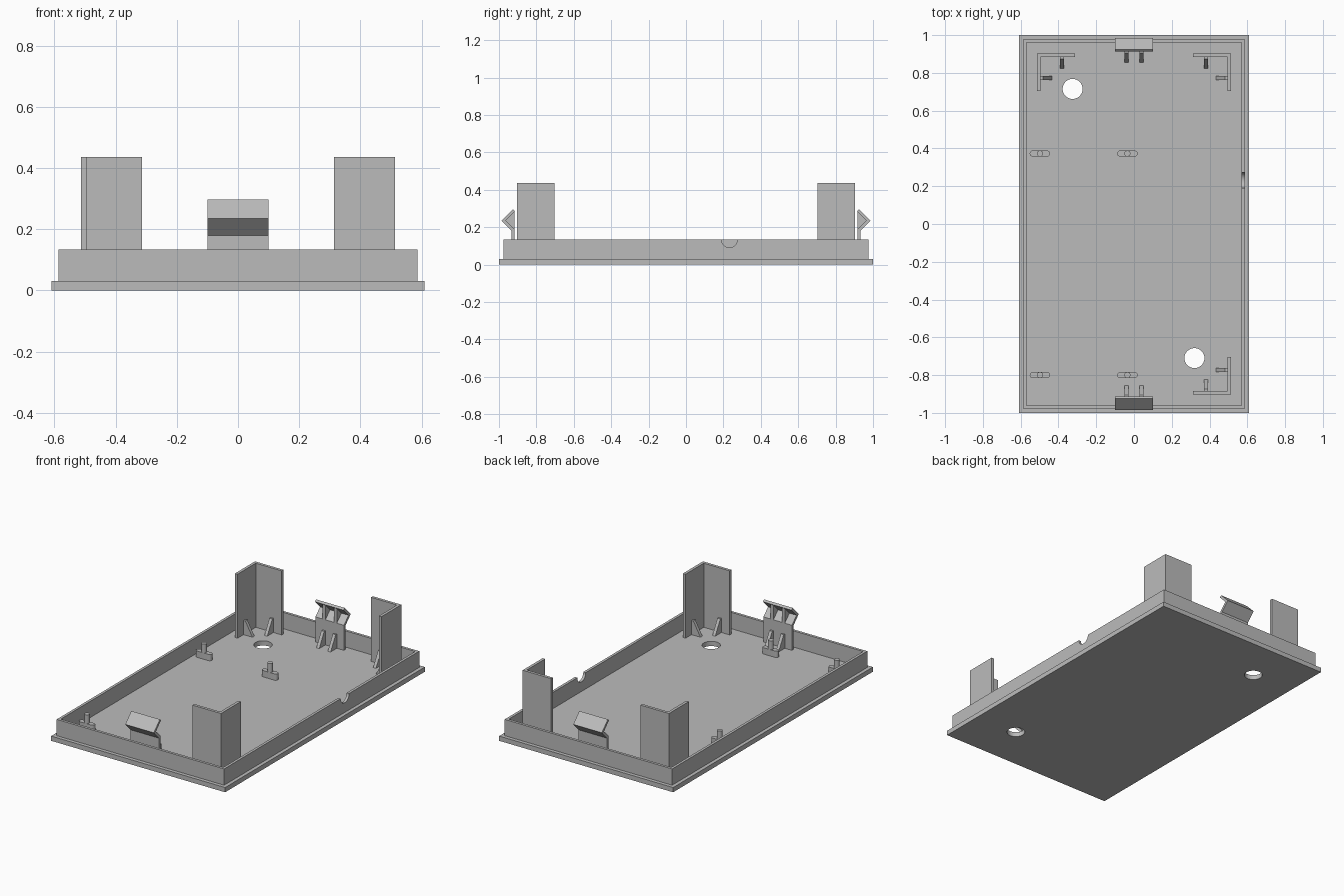
import bpy
import bmesh
from math import cos, sin, pi

cube = bpy.data.objects.get("Cube")
if cube:
    bpy.data.objects.remove(cube, do_unlink=True)

grey = bpy.data.materials.new("plain grey")
grey.use_nodes = True
grey.diffuse_color = (0.5, 0.5, 0.5, 1)
grey.node_tree.nodes["Principled BSDF"].inputs["Base Color"].default_value = (0.5, 0.5, 0.5, 1)

FLOOR = 0.03
RIM_TOP = 0.133


def prism(name, outline, lo, hi, place):
    """Extrude a 2D outline from lo to hi; place maps (u, v, w) to x, y, z."""
    bm = bmesh.new()
    rings = [[bm.verts.new(place(u, v, w)) for u, v in outline] for w in (lo, hi)]
    bm.faces.new(rings[0])
    bm.faces.new(rings[1])
    n = len(outline)
    for i in range(n):
        j = (i + 1) % n
        bm.faces.new((rings[0][i], rings[0][j], rings[1][j], rings[1][i]))
    bmesh.ops.recalc_face_normals(bm, faces=bm.faces)
    mesh = bpy.data.meshes.new(name)
    bm.to_mesh(mesh)
    bm.free()
    mesh.materials.append(grey)
    obj = bpy.data.objects.new(name, mesh)
    bpy.context.collection.objects.link(obj)
    return obj


def upright(u, v, w):
    return (u, v, w)


def sideways(u, v, w):
    return (w, u, v)


def rect(x, y):
    return [(-x, -y), (x, -y), (x, y), (-x, y)]


def slot(cx, cy, r, half=0.0, n=32):
    """Circle, or a round-ended slot when half is above zero."""
    pts = []
    for i in range(n):
        a = 2 * pi * (i + 0.5) / n
        shift = half if cos(a) > 0 else -half
        pts.append((cx + shift + r * cos(a), cy + r * sin(a)))
    return pts


def cut(obj, cutter):
    mod = obj.modifiers.new("cut", "BOOLEAN")
    mod.operation = "DIFFERENCE"
    mod.solver = "EXACT"
    mod.object = cutter
    bpy.context.view_layer.objects.active = obj
    bpy.ops.object.modifier_apply(modifier=mod.name)
    bpy.data.objects.remove(cutter, do_unlink=True)


def smooth(obj):
    bpy.ops.object.select_all(action="DESELECT")
    obj.select_set(True)
    bpy.context.view_layer.objects.active = obj
    bpy.ops.object.shade_smooth_by_angle()


# Base plate with two round holes
plate = prism("base_plate", rect(0.61, 1.0), 0, FLOOR, upright)
for x, y in ((-0.325, 0.715), (0.32, -0.71)):
    cut(plate, prism("hole_cutter", slot(x, y, 0.053, n=48), -0.1, 0.1, upright))
smooth(plate)

# Raised rim with a half-round cable notch in the left wall
rim = prism("rim", rect(0.587, 0.977), FLOOR, RIM_TOP, upright)
cut(rim, prism("inside_cutter", rect(0.57, 0.96), -0.1, 0.3, upright))
cut(rim, prism("notch_cutter", slot(0.232, RIM_TOP, 0.042), 0.5, 0.7, sideways))
smooth(rim)


# Triangular brace: stands on the floor against a wall, leaning along +u
BRACE = [(0, FLOOR), (0.062, FLOOR), (0.012, 0.12), (0, 0.12)]

# Corner brackets: L-shaped walls with a brace on each leg
OUT_X, OUT_Y, LEG, WALL = 0.513, 0.903, 0.2, 0.018
for name, sx, sy in (("back_right", -1, 1), ("back_left", 1, 1), ("front_left", 1, -1)):
    ell = [(0, 0), (LEG, 0), (LEG, WALL), (WALL, WALL), (WALL, LEG), (0, LEG)]
    prism(name + "_bracket", [(sx * (OUT_X - u), sy * (OUT_Y - v)) for u, v in ell],
          FLOOR, 0.436, upright)
    prism(name + "_end_brace", BRACE, 0.371, 0.391,
          lambda u, v, w: (sx * w, sy * (OUT_Y - WALL - u), v))
    prism(name + "_side_brace", BRACE, 0.763, 0.783,
          lambda u, v, w: (sx * (OUT_X - WALL - u), sy * w, v))

# Snap clips: upright tongue with a bent hook, ribs in the hook, braces at the foot
HOOK = [(0.918, FLOOR), (0.932, FLOOR), (0.932, 0.18), (0.986, 0.235),
        (0.925, 0.297), (0.914, 0.286), (0.964, 0.235), (0.918, 0.189)]
RIB = [(0.918, 0.187), (0.966, 0.235), (0.918, 0.284)]
for name, sy in (("front", -1), ("back", 1)):
    def clip_side(u, v, w):
        return (w, sy * u, v)

    prism(name + "_clip", HOOK, -0.1, 0.1, clip_side)
    for x in (-0.04, 0.04):
        prism(name + "_clip_rib", RIB, x - 0.01, x + 0.01, clip_side)
        prism(name + "_clip_brace", BRACE, x - 0.01, x + 0.01,
              lambda u, v, w: (w, sy * (0.918 - u), v))

# Locating pegs on round-ended feet
for x in (-0.498, -0.035):
    for y in (0.373, -0.8):
        smooth(prism("peg_foot", slot(x, y, 0.016, 0.038), FLOOR, 0.07, upright))
        smooth(prism("peg", slot(x, y, 0.016), 0.07, 0.125, upright))
